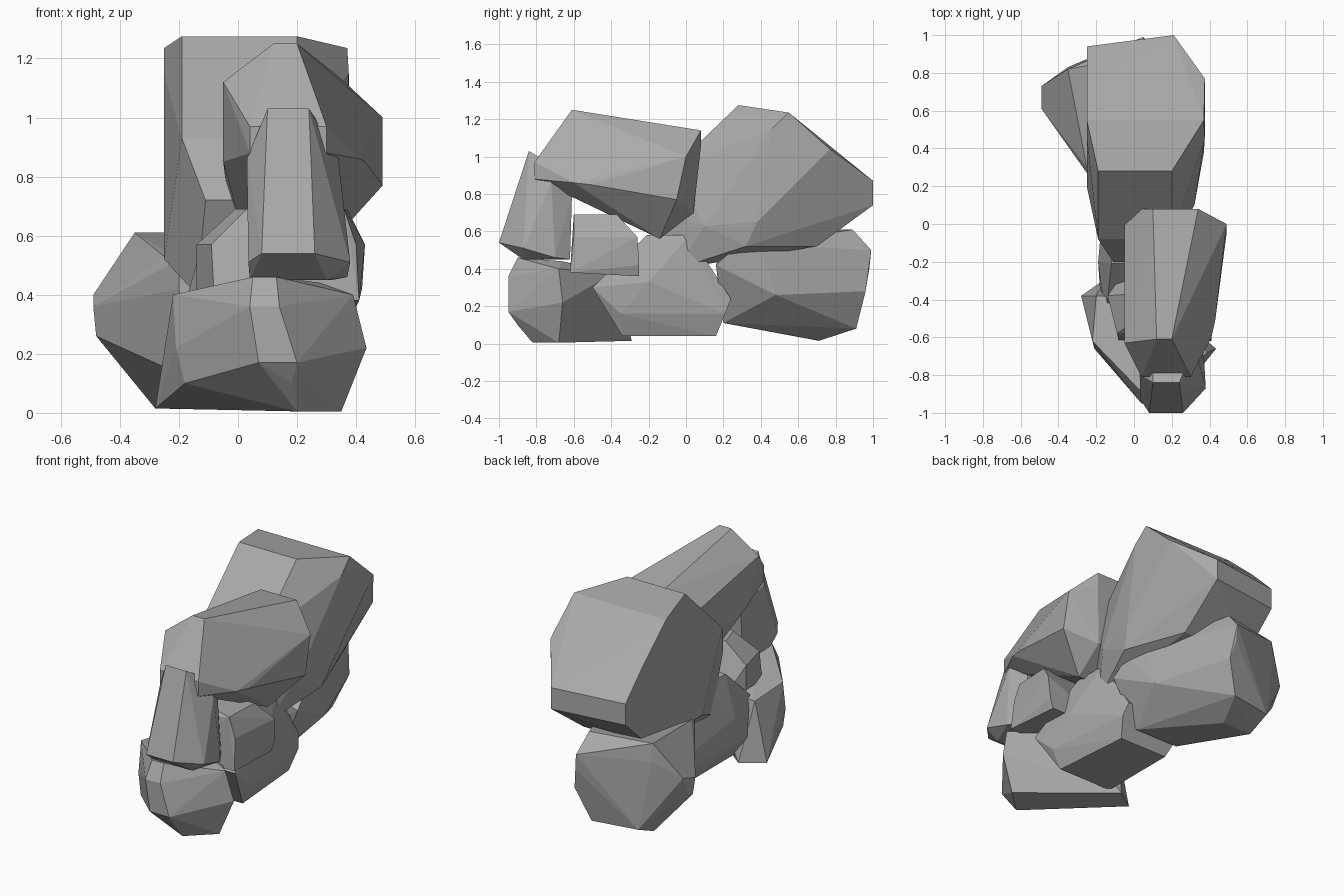
import bpy
import bmesh
import math
from mathutils import Vector

cube = bpy.data.objects.get("Cube")
if cube:
    bpy.data.objects.remove(cube, do_unlink=True)


def flat_material(name, color):
    mat = bpy.data.materials.new(name)
    mat.use_nodes = True
    mat.diffuse_color = color
    mat.node_tree.nodes["Principled BSDF"].inputs["Base Color"].default_value = color
    return mat


def ridge(left, right, y, z, skew=0):
    """One crosswise edge of a stone; skew pushes its right end backward."""
    return [Vector((left, y, z)), Vector((right, y + skew, z))]


def stone(name, *ridges):
    """Chiselled boulder: the convex skin stretched over a few ridges."""
    bm = bmesh.new()
    for end in sum(ridges, []):
        bm.verts.new(end)
    bmesh.ops.remove_doubles(bm, verts=bm.verts, dist=0.001)
    hull = bmesh.ops.convex_hull(bm, input=bm.verts)
    spare = {v for v in hull["geom_interior"] + hull["geom_unused"]
             if isinstance(v, bmesh.types.BMVert)}
    bmesh.ops.delete(bm, geom=list(spare), context="VERTS")
    # Merge nearly coplanar triangles into broad facets
    bmesh.ops.dissolve_limit(bm, angle_limit=math.radians(4),
                             verts=bm.verts, edges=bm.edges)
    bmesh.ops.recalc_face_normals(bm, faces=bm.faces)
    mesh = bpy.data.meshes.new(name)
    bm.to_mesh(mesh)
    bm.free()
    mesh.materials.append(rock_grey)
    obj = bpy.data.objects.new(name, mesh)
    bpy.context.collection.objects.link(obj)
    return obj


rock_grey = flat_material("rock_grey", (.4, .4, .4, 1))

# Tall leaning slab at the back
stone("leaning_slab",
      ridge(left=-.19, right=.2, y=.28, z=1.275),
      ridge(left=-.25, right=.37, y=.55, z=1.235),
      ridge(left=-.25, right=.375, y=.46, z=1.15),
      ridge(left=-.25, right=.375, y=.77, z=1.04),
      ridge(left=-.25, right=.21, y=.94, z=.87, skew=.06),
      ridge(left=-.25, right=.21, y=.94, z=.74, skew=.06),
      ridge(left=-.25, right=.2, y=.7, z=.52),
      ridge(left=-.25, right=.37, y=.38, z=.65),
      ridge(left=-.25, right=.34, y=.2, z=.52, skew=.12),
      ridge(left=-.2, right=.32, y=.1, z=.63),
      ridge(left=-.14, right=.22, y=-.05, z=.4),
      ridge(left=-.19, right=.2, y=-.08, z=.93),
      ridge(left=-.11, right=.15, y=-.2, z=.72))

# Long boulder resting on top at the front
stone("top_boulder",
      ridge(left=.12, right=.2, y=-.61, z=1.25),
      ridge(left=.1, right=.34, y=.08, z=1.14),
      ridge(left=.02, right=.34, y=.08, z=1.06),
      ridge(left=-.05, right=.49, y=0, z=1),
      ridge(left=-.05, right=.22, y=-.63, z=1.12, skew=.05),
      ridge(left=0, right=.31, y=-.6, z=1.07, skew=.1),
      ridge(left=.04, right=.3, y=-.81, z=.97),
      ridge(left=.04, right=.3, y=-.81, z=.88),
      ridge(left=-.02, right=.41, y=-.6, z=.86),
      ridge(left=-.05, right=.43, y=-.51, z=.85),
      ridge(left=-.04, right=.49, y=-.05, z=.77),
      ridge(left=0, right=.3, y=.04, z=.7),
      ridge(left=.03, right=.3, y=-.14, z=.56))

# Wide base boulder at the back
stone("back_base",
      ridge(left=-.35, right=.03, y=.82, z=.61, skew=.07),
      ridge(left=-.49, right=.05, y=.73, z=.4, skew=.25),
      ridge(left=-.35, right=.05, y=.83, z=.5, skew=.16),
      ridge(left=-.49, right=.24, y=.61, z=.36, skew=-.15),
      ridge(left=-.48, right=.25, y=.62, z=.26, skew=-.14),
      ridge(left=-.48, right=.08, y=.67, z=.28, skew=.29),
      ridge(left=-.28, right=-.08, y=.71, z=.015),
      ridge(left=-.28, right=0, y=.86, z=.08, skew=.05),
      ridge(left=-.25, right=.25, y=.3, z=.53, skew=.1),
      ridge(left=-.2, right=.28, y=.2, z=.52, skew=.07),
      ridge(left=-.2, right=.29, y=.2, z=.42, skew=-.04),
      ridge(left=-.15, right=.15, y=.2, z=.11))

# Low base boulder at the front
stone("front_base",
      ridge(left=.05, right=.13, y=-.9, z=.46),
      ridge(left=.07, right=.2, y=-.95, z=.17),
      ridge(left=.04, right=.14, y=-.95, z=.36),
      ridge(left=.05, right=.28, y=-.66, z=.44),
      ridge(left=-.22, right=.39, y=-.62, z=.4, skew=-.06),
      ridge(left=-.21, right=.435, y=-.66, z=.22),
      ridge(left=-.18, right=.18, y=-.68, z=.1, skew=-.22),
      ridge(left=.2, right=.35, y=-.82, z=.005, skew=.14),
      ridge(left=-.28, right=-.15, y=-.38, z=.015, skew=.09),
      ridge(left=-.2, right=.12, y=-.38, z=.37, skew=-.02))

# Middle base boulder
stone("middle_base",
      ridge(left=-.15, right=.33, y=-.5, z=.3),
      ridge(left=-.18, right=.32, y=-.35, z=.16),
      ridge(left=-.1, right=.27, y=-.34, z=.04),
      ridge(left=-.1, right=.23, y=.16, z=.04),
      ridge(left=-.15, right=.26, y=.21, z=.16),
      ridge(left=-.15, right=.24, y=.24, z=.24),
      ridge(left=-.19, right=.32, y=-.2, z=.33),
      ridge(left=-.12, right=.25, y=.02, z=.58),
      ridge(left=-.12, right=.25, y=-.21, z=.58))

# Small wedge stone propping up the top boulder
stone("wedge_stone",
      ridge(left=.03, right=.36, y=-.5, z=.69, skew=-.1),
      ridge(left=-.01, right=.37, y=-.37, z=.69),
      ridge(left=-.14, right=.43, y=-.38, z=.57, skew=.12),
      ridge(left=-.14, right=.42, y=-.38, z=.42, skew=.13),
      ridge(left=-.09, right=.4, y=-.58, z=.57, skew=-.02),
      ridge(left=-.08, right=.41, y=-.62, z=.38),
      ridge(left=-.05, right=.4, y=-.25, z=.36))

# Upright tapered stone at the very front
stone("upright_stone",
      ridge(left=.1, right=.24, y=-.84, z=1.03),
      ridge(left=.1, right=.26, y=-.79, z=1),
      ridge(left=.08, right=.26, y=-1, z=.54),
      ridge(left=.035, right=.38, y=-.93, z=.51, skew=.06),
      ridge(left=.04, right=.3, y=-.87, z=.45),
      ridge(left=.04, right=.37, y=-.7, z=.46),
      ridge(left=.05, right=.32, y=-.62, z=.45),
      ridge(left=.03, right=.34, y=-.8, z=.86, skew=.08),
      ridge(left=.06, right=.29, y=-.61, z=.79))
